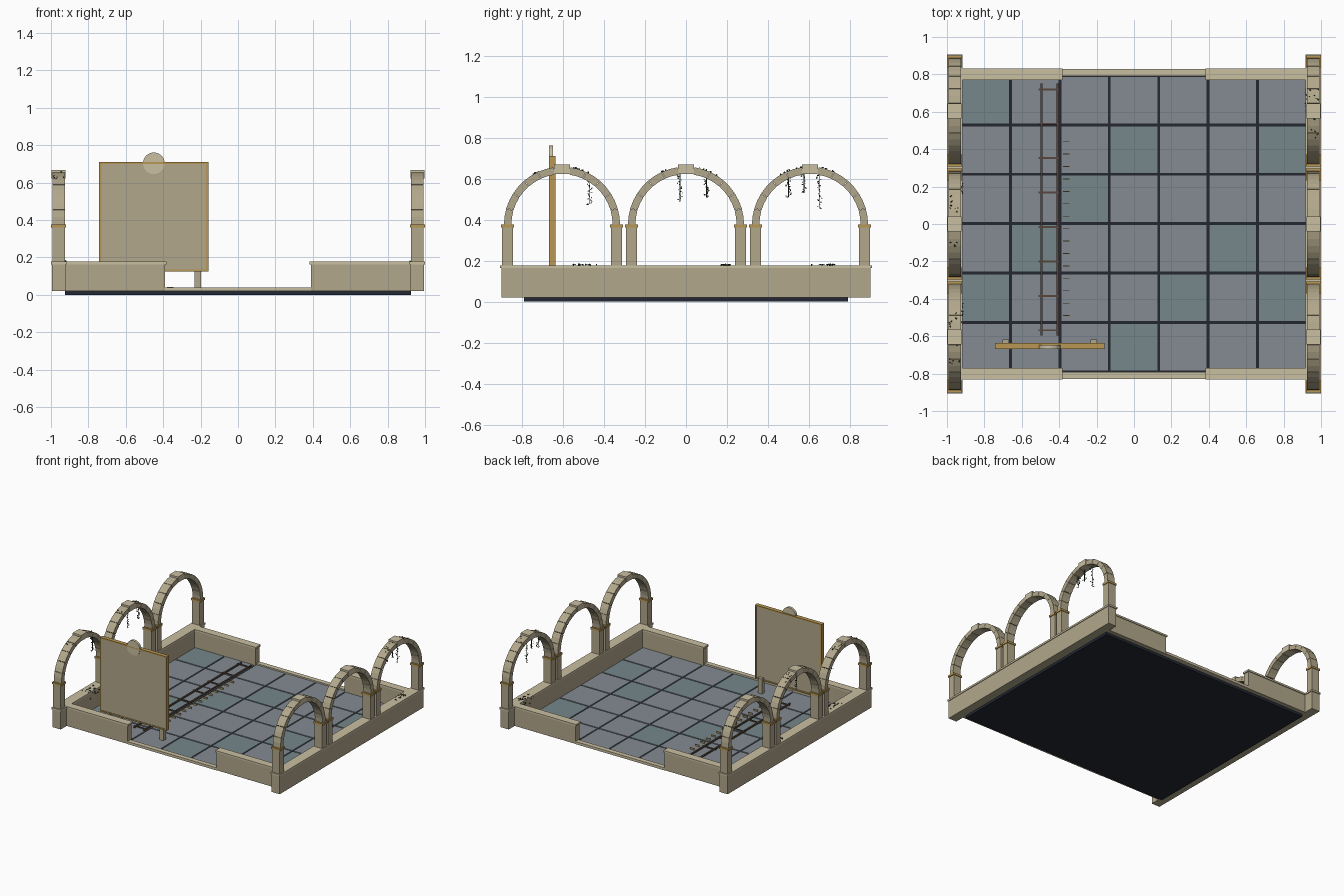
import bpy, bmesh, math, random
from mathutils import Vector, Matrix

if "Cube" in bpy.data.objects:
    bpy.data.objects.remove(bpy.data.objects["Cube"])

random.seed(4)


def mat(name, r, g, b):
    m = bpy.data.materials.new(name)
    m.diffuse_color = tuple((c / 255) ** 2.2 for c in (r, g, b)) + (1,)
    m.use_nodes = True
    m.node_tree.nodes["Principled BSDF"].inputs["Base Color"].default_value = m.diffuse_color
    return m


STONE = mat("stone", 176, 166, 138)
CAP = mat("cap_stone", 200, 189, 160)
GOLD = mat("gold", 184, 150, 84)
DARK = mat("dark_base", 40, 44, 54)
TILE = mat("tile_grey", 130, 138, 145)
TILE2 = mat("tile_green", 118, 134, 138)
WOOD = mat("wood", 88, 72, 62)
LEAF = mat("leaf", 48, 62, 46)


def add_box(bm, x0, x1, y0, y1, z0, z1):
    m = Matrix.Translation(((x0 + x1) / 2, (y0 + y1) / 2, (z0 + z1) / 2))
    bmesh.ops.create_cube(bm, size=1, matrix=m @ Matrix.Diagonal((x1 - x0, y1 - y0, z1 - z0, 1)))


def finish(bm, name, material):
    bmesh.ops.recalc_face_normals(bm, faces=bm.faces)
    me = bpy.data.meshes.new(name)
    bm.to_mesh(me)
    bm.free()
    me.materials.append(material)
    ob = bpy.data.objects.new(name, me)
    bpy.context.collection.objects.link(ob)
    return ob


def boxes(name, material, dims):
    bm = bmesh.new()
    for d in dims:
        add_box(bm, *d)
    return finish(bm, name, material)


# floor slab and tiles
boxes("floor_slab", DARK, [(-0.925, 0.925, -0.79, 0.79, 0, 0.02)])
P, G = 0.264, 0.005
green = {(0, 5), (3, 4), (2, 3), (6, 4), (1, 2), (5, 2), (0, 1), (3, 0), (4, 1), (6, 1)}
grey_t, green_t = [], []
for i in range(7):
    for j in range(6):
        x, y = -0.924 + i * P, -0.79 + j * P
        d = (x + G, x + P - G, y + G, min(y + P - G, 0.79), 0.018, 0.03)
        (green_t if (i, j) in green else grey_t).append(d)
boxes("floor_tiles_grey", TILE, grey_t)
boxes("floor_tiles_green", TILE2, green_t)

# front and back low walls, with a sill across each opening
body, cap, sill = [], [], []
for s in (-1, 1):
    ya, yb = sorted((s * 0.775, s * 0.825))
    for t in (-1, 1):
        xa, xb = sorted((t * 0.39, t * 0.93))
        body.append((xa, xb, ya, yb, 0.02, 0.163))
        xa, xb = sorted((t * 0.383, t * 0.93))
        cap.append((xa, xb, ya - 0.006, yb + 0.006, 0.163, 0.177))
    sill.append((-0.39, 0.39, *sorted((s * 0.79, s * 0.828)), 0.02, 0.04))
boxes("end_walls", STONE, body)
boxes("end_wall_caps", CAP, cap)
boxes("opening_sills", CAP, sill)

# side walls
boxes("side_walls", STONE, [(*sorted((s * 0.923, s * 0.995)), -0.9, 0.9, 0.02, 0.163) for s in (-1, 1)])
boxes("side_wall_caps", CAP, [(*sorted((s * 0.918, s * 1.0)), -0.907, 0.907, 0.163, 0.177) for s in (-1, 1)])

# arcades: pillars, gold imposts, wedge stones and keystones
CY, ZS, RI, RO, N = (-0.605, 0, 0.605), 0.375, 0.247, 0.283, 11


def wedge(bm, x0, x1, cy, a0, a1, ri, ro, steps=2):
    rings = []
    for k in range(steps + 1):
        a = a0 + (a1 - a0) * k / steps
        c, s = math.cos(a), math.sin(a)
        rings.append([bm.verts.new((x, cy + r * c, ZS + r * s))
                      for x, r in ((x0, ri), (x1, ri), (x1, ro), (x0, ro))])
    for p, q in zip(rings, rings[1:]):
        for k in range(4):
            bm.faces.new((p[k], p[(k + 1) % 4], q[(k + 1) % 4], q[k]))
    bm.faces.new(rings[0])
    bm.faces.new(rings[-1])


pillars, imposts, keys = [], [], []
for s, side in ((-1, "left"), (1, "right")):
    xa, xb = sorted((s * 0.926, s * 0.993))
    for n, cy in enumerate(CY):
        bm = bmesh.new()
        for k in range(N):
            if k != N // 2:
                wedge(bm, xa, xb, cy, math.pi * k / N + 0.004, math.pi * (k + 1) / N - 0.004, RI, RO)
        finish(bm, f"arch_{side}_{n}", STONE)
        keys.append((xa - 0.004, xb + 0.004, cy - 0.04, cy + 0.04, ZS + 0.248, ZS + 0.293))
        for t in (-1, 1):
            y = cy + t * 0.265
            pillars.append((xa, xb, y - 0.027, y + 0.027, 0.17, 0.362))
            imposts.append((xa - 0.006, xb + 0.006, y - 0.032, y + 0.032, 0.361, 0.377))
boxes("pillars", STONE, pillars)
boxes("imposts", GOLD, imposts)
boxes("keystones", CAP, keys)

# sign board with frame, feet and round crest
boxes("sign_board", STONE, [(-0.735, -0.165, -0.664, -0.642, 0.13, 0.7)])
boxes("sign_frame", GOLD, [
    (-0.742, -0.73, -0.668, -0.636, 0.125, 0.71), (-0.17, -0.158, -0.668, -0.636, 0.125, 0.71),
    (-0.742, -0.158, -0.668, -0.636, 0.7, 0.71), (-0.742, -0.158, -0.668, -0.636, 0.125, 0.135)])
boxes("sign_feet", STONE, [(x - 0.018, x + 0.018, -0.652, -0.617, 0.03, 0.15) for x in (-0.685, -0.215)])
bm = bmesh.new()
bmesh.ops.create_cone(bm, cap_ends=True, segments=24, radius1=0.058, radius2=0.058, depth=0.02,
                      matrix=Matrix.Translation((-0.45, -0.658, 0.703)) @ Matrix.Rotation(math.pi / 2, 4, 'X'))
finish(bm, "sign_crest", CAP)

# ladder lying on the floor, and a row of small marks beside it
boxes("ladder", WOOD,
      [(x - 0.006, x + 0.006, -0.595, 0.75, 0.03, 0.04) for x in (-0.495, -0.408)] +
      [(-0.51, -0.396, y - 0.005, y + 0.005, 0.031, 0.038) for y in (0.72 - 0.184 * k for k in range(8))])
boxes("floor_marks", GOLD, [(-0.38, -0.345, y - 0.002, y + 0.002, 0.03, 0.043)
                            for y in (0.44 - 0.0664 * k for k in range(15))])


# ivy: hanging strands, leaves on arch crowns and on wall tops
def leaf(bm, p, r=0.008):
    rot = Matrix.Rotation(random.uniform(0, 6.3), 4, Vector((random.random(), random.random(), random.random() + 0.1)))
    bmesh.ops.create_icosphere(bm, subdivisions=1, radius=r * random.uniform(0.5, 1),
                               matrix=Matrix.Translation(p) @ rot @ Matrix.Diagonal((1, 0.7, 0.35, 1)))


u = random.uniform
bm = bmesh.new()
for x, y, z0, z1 in ((-0.945, -0.47, 0.585, 0.475), (-0.95, -0.03, 0.625, 0.49), (-0.945, 0.1, 0.605, 0.51),
                     (0.945, 0.5, 0.605, 0.51), (0.95, 0.575, 0.63, 0.53), (0.94, 0.65, 0.625, 0.455)):
    add_box(bm, x - 0.002, x + 0.002, y - 0.002, y + 0.002, z1, z0)
    for k in range(18):
        leaf(bm, (x + u(-.01, .01), y + u(-.012, .012), z1 + (z0 - z1) * k / 17))
for s, ya, yb in ((-1, -0.75, -0.47), (-1, -0.12, 0.17), (1, 0.45, 0.75)):
    for k in range(16):
        y = u(ya, yb)
        cy = min(CY, key=lambda c: abs(c - y))
        leaf(bm, (s * u(0.93, 0.99), y, ZS + math.sqrt(RO ** 2 - (y - cy) ** 2) + 0.002))
for s, ya, yb in ((-1, -0.56, -0.42), (-1, 0.16, 0.22), (1, 0.6, 0.73)):
    for k in range(16):
        leaf(bm, (s * u(0.915, 0.98), u(ya, yb), 0.18))
    for k in range(8):
        leaf(bm, (s * 0.917, u(ya, yb), u(0.12, 0.175)))
finish(bm, "ivy", LEAF)
